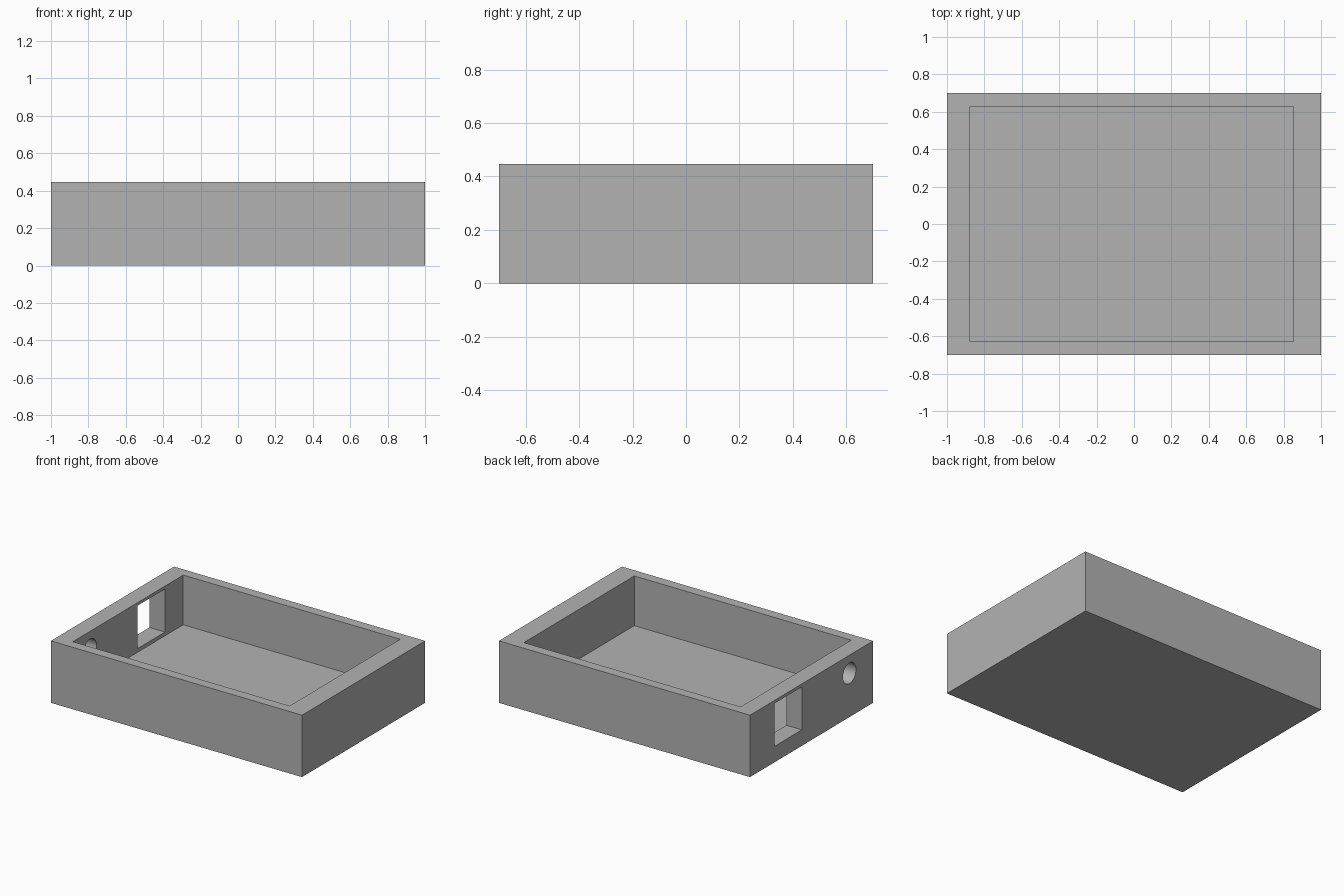
import bpy
from math import pi

if "Cube" in bpy.data.objects:
    bpy.data.objects.remove(bpy.data.objects["Cube"], do_unlink=True)

grey = bpy.data.materials.new("plain grey")
grey.use_nodes = True
colour = (0.45, 0.45, 0.45, 1)
grey.diffuse_color = colour
grey.node_tree.nodes["Principled BSDF"].inputs["Base Color"].default_value = colour


def block(name, low, high):
    """Box spanning two opposite corners."""
    centre = [(a + b) / 2 for a, b in zip(low, high)]
    bpy.ops.mesh.primitive_cube_add(size=1, location=centre)
    ob = bpy.context.object
    ob.name = name
    ob.scale = [b - a for a, b in zip(low, high)]
    bpy.ops.object.transform_apply(location=True, rotation=True, scale=True)
    ob.data.materials.append(grey)
    return ob


def cut(target, cutter):
    """Subtract the cutter, then discard it."""
    cutter.hide_render = True
    mod = target.modifiers.new(cutter.name, "BOOLEAN")
    mod.operation = "DIFFERENCE"
    mod.solver = "EXACT"
    mod.object = cutter
    bpy.context.view_layer.objects.active = target
    bpy.ops.object.modifier_apply(modifier=mod.name)
    bpy.data.objects.remove(cutter, do_unlink=True)


# Open tray
case = block("enclosure_base", (-1, -0.7, 0), (1, 0.7, 0.446))
cut(case, block("cavity", (-0.876, -0.628, 0.088), (0.852, 0.628, 0.6)))

# Square port through the right wall
cut(case, block("square_port", (-1.1, 0.11, 0.115), (-0.8, 0.42, 0.424)))

# Round port through the right wall
bpy.ops.mesh.primitive_cylinder_add(vertices=48, radius=0.074, depth=0.3,
                                    location=(-0.95, -0.432, 0.316),
                                    rotation=(0, pi / 2, 0))
round_port = bpy.context.object
round_port.name = "round_port"
round_port.data.materials.append(grey)
cut(case, round_port)

# Smooth only the round bore
bpy.ops.object.select_all(action="DESELECT")
case.select_set(True)
bpy.context.view_layer.objects.active = case
bpy.ops.object.shade_smooth_by_angle(angle=pi / 6)
